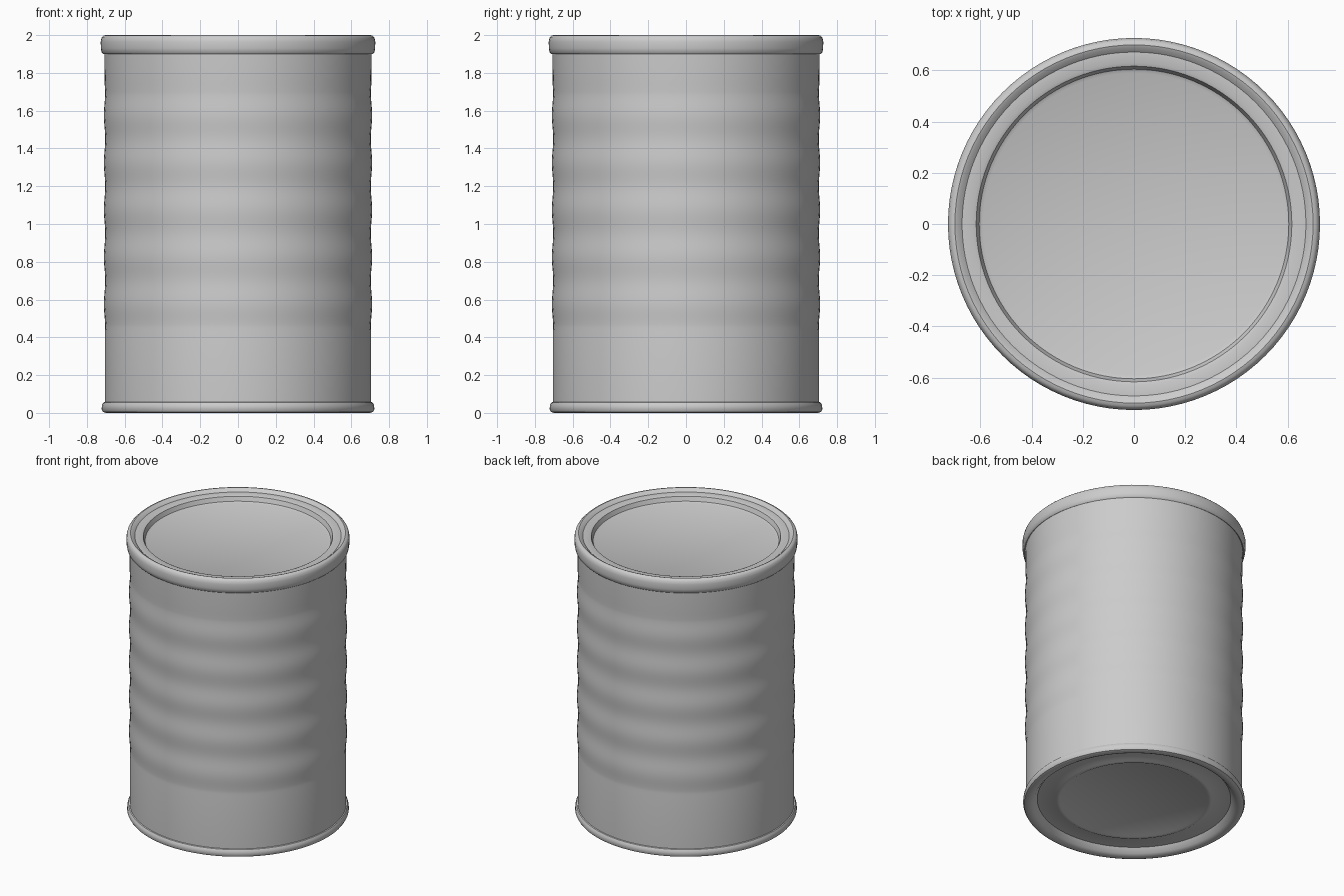
import bpy
import bmesh
import math

SEGMENTS = 96

cube = bpy.data.objects.get("Cube")
if cube:
    bpy.data.objects.remove(cube, do_unlink=True)

grey = bpy.data.materials.new("plain grey metal")
grey.use_nodes = True
grey.diffuse_color = (0.6, 0.6, 0.6, 1)
bsdf = grey.node_tree.nodes["Principled BSDF"]
bsdf.inputs["Base Color"].default_value = (0.6, 0.6, 0.6, 1)
bsdf.inputs["Roughness"].default_value = 0.6


def lathe(name, profile):
    """Turn (radius, height) points, listed upwards on the outside, around z."""
    bm = bmesh.new()
    rings = []
    for r, z in profile:
        if r == 0:
            rings.append([bm.verts.new((0, 0, z))] * SEGMENTS)
            continue
        angles = [2 * math.pi * i / SEGMENTS for i in range(SEGMENTS)]
        rings.append([bm.verts.new((r * math.cos(a), r * math.sin(a), z)) for a in angles])
    for low, high in zip(rings, rings[1:]):
        for i in range(SEGMENTS):
            j = (i + 1) % SEGMENTS
            corners = [low[i], low[j], high[j], high[i]]
            bm.faces.new(list(dict.fromkeys(corners)))
    mesh = bpy.data.meshes.new(name)
    bm.to_mesh(mesh)
    bm.free()
    mesh.materials.append(grey)
    obj = bpy.data.objects.new(name, mesh)
    bpy.context.collection.objects.link(obj)
    bpy.ops.object.select_all(action="DESELECT")
    obj.select_set(True)
    bpy.context.view_layer.objects.active = obj
    bpy.ops.object.shade_smooth_by_angle(angle=math.radians(35))
    return obj


# Recessed bottom panel with a shallow bead, and the rolled rim around it
lathe("base_rim", [
    (0, 0.045), (0.47, 0.045), (0.485, 0.037), (0.505, 0.037), (0.52, 0.045),
    (0.63, 0.045), (0.655, 0.012), (0.675, 0.003), (0.70, 0.0),
    (0.715, 0.006), (0.722, 0.02), (0.72, 0.042), (0.712, 0.055), (0.704, 0.058),
])

# Cylindrical wall with five soft beads between z = 0.45 and z = 1.70
body = [(0.705, 0.055), (0.705, 0.43)]
for i in range(61):
    t = i / 60
    bead = 0.0035 * (1 - math.cos(2 * math.pi * 5 * t))
    body.append((0.703 + bead, 0.45 + 1.25 * t))
body += [(0.706, 1.74), (0.708, 1.91)]
lathe("can_body", body)

# Press-on lid: rounded skirt, raised lip, stepped ring and sunken panel
lathe("lid", [
    (0.706, 1.905), (0.714, 1.90), (0.722, 1.908), (0.726, 1.93), (0.727, 1.965),
    (0.722, 1.987), (0.712, 1.997), (0.70, 2.0), (0.69, 1.996), (0.672, 1.98),
    (0.63, 1.98), (0.617, 1.975), (0.605, 1.945), (0.59, 1.938), (0, 1.94),
])
